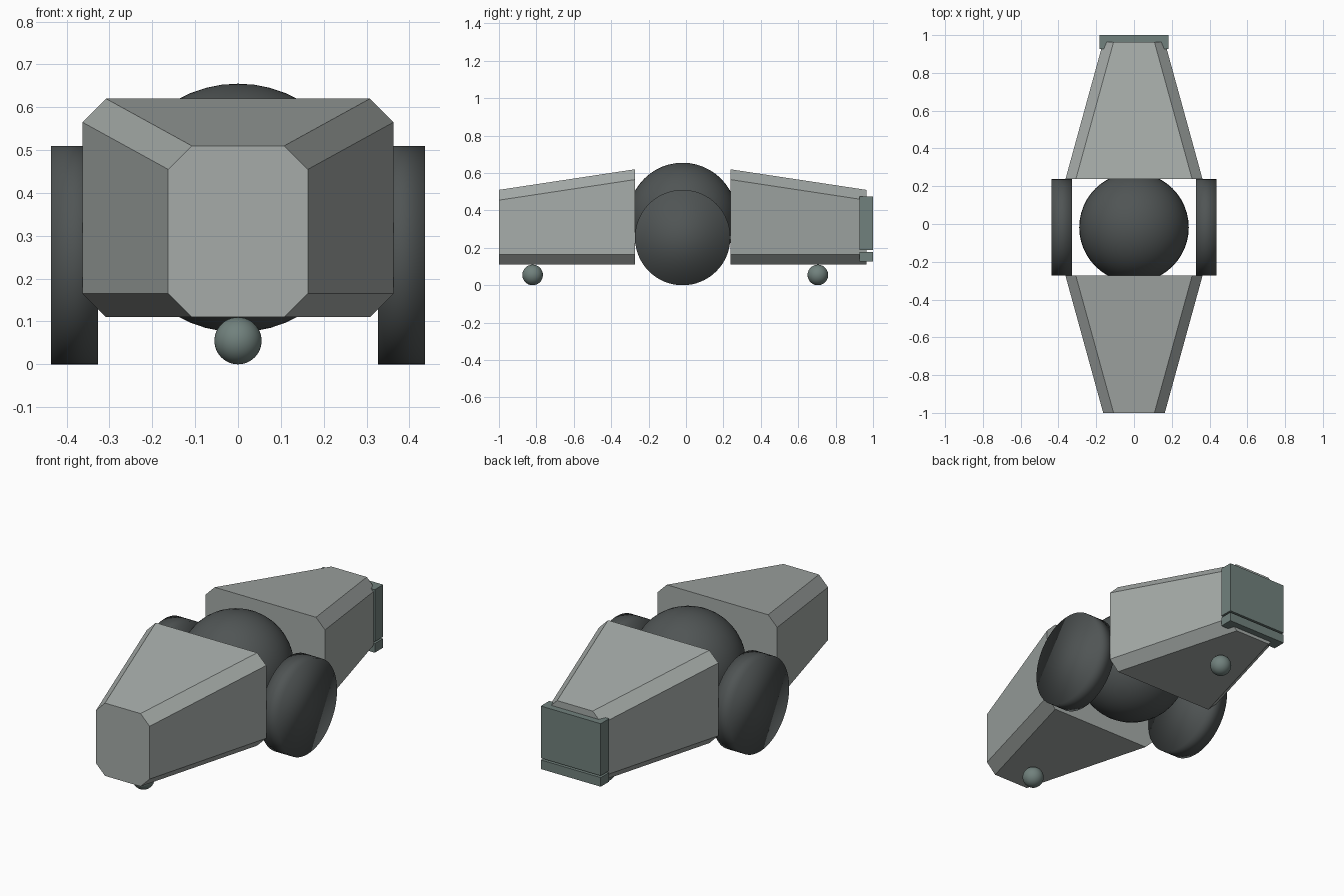
import bpy, bmesh, math

if "Cube" in bpy.data.objects:
    bpy.data.objects.remove(bpy.data.objects["Cube"])

CY = -0.018  # centre line of wheels and core


def material(name, rgb):
    m = bpy.data.materials.new(name)
    m.diffuse_color = (*rgb, 1)
    m.use_nodes = True
    m.node_tree.nodes["Principled BSDF"].inputs["Base Color"].default_value = m.diffuse_color
    return m


HULL = material("pale grey", (0.38, 0.41, 0.395))
DARK = material("charcoal", (0.08, 0.09, 0.09))
TRIM = material("slate green", (0.165, 0.22, 0.205))


def section(half_w, top, y, bottom=0.11, c=0.055):
    """Chamfered rectangle at a given y."""
    right = [(half_w - c, bottom), (half_w, bottom + c), (half_w, top - c), (half_w - c, top)]
    left = [(-x, z) for x, z in reversed(right)]
    return [(x, y, z) for x, z in right + left]


def hull(name, y_wide, y_narrow):
    """Tapered pod lofted between two chamfered sections."""
    bm = bmesh.new()
    a = [bm.verts.new(p) for p in section(0.363, 0.62, y_wide)]
    b = [bm.verts.new(p) for p in section(0.163, 0.51, y_narrow)]
    for i in range(8):
        j = (i + 1) % 8
        bm.faces.new((a[i], a[j], b[j], b[i]))
    bm.faces.new(a)
    bm.faces.new(b)
    bmesh.ops.recalc_face_normals(bm, faces=bm.faces)
    me = bpy.data.meshes.new(name)
    bm.to_mesh(me)
    bm.free()
    me.materials.append(HULL)
    bpy.context.collection.objects.link(bpy.data.objects.new(name, me))


def ball(name, r, y, z, mat):
    bpy.ops.mesh.primitive_uv_sphere_add(segments=48, ring_count=24, radius=r, location=(0, y, z))
    finish(name, mat, True)


def box(name, half_w, y0, y1, z0, z1):
    bpy.ops.mesh.primitive_cube_add(size=1, location=(0, (y0 + y1) / 2, (z0 + z1) / 2))
    bpy.context.object.scale = (2 * half_w, y1 - y0, z1 - z0)
    finish(name, TRIM, False)


def finish(name, mat, smooth):
    ob = bpy.context.object
    ob.name = name
    ob.data.materials.append(mat)
    if smooth:
        bpy.ops.object.shade_smooth()


# Front and rear pods
hull("front_pod", -0.273, -1.0)
hull("rear_pod", 0.237, 0.964)

# Central core
ball("core_sphere", 0.29, CY, 0.365, DARK)

# Side wheels
for side, label in ((-1, "left"), (1, "right")):
    bpy.ops.mesh.primitive_cylinder_add(vertices=64, radius=0.255, depth=0.109,
                                        location=(side * 0.3815, CY, 0.255),
                                        rotation=(0, math.pi / 2, 0))
    finish(label + "_wheel", DARK, True)

# Small roller balls under each pod
ball("front_roller", 0.055, -0.82, 0.055, TRIM)
ball("rear_roller", 0.055, 0.705, 0.055, TRIM)

# Rear plate and the strip below it
box("rear_plate", 0.182, 0.927, 1.0, 0.188, 0.474)
box("rear_strip", 0.182, 0.927, 1.0, 0.128, 0.178)
